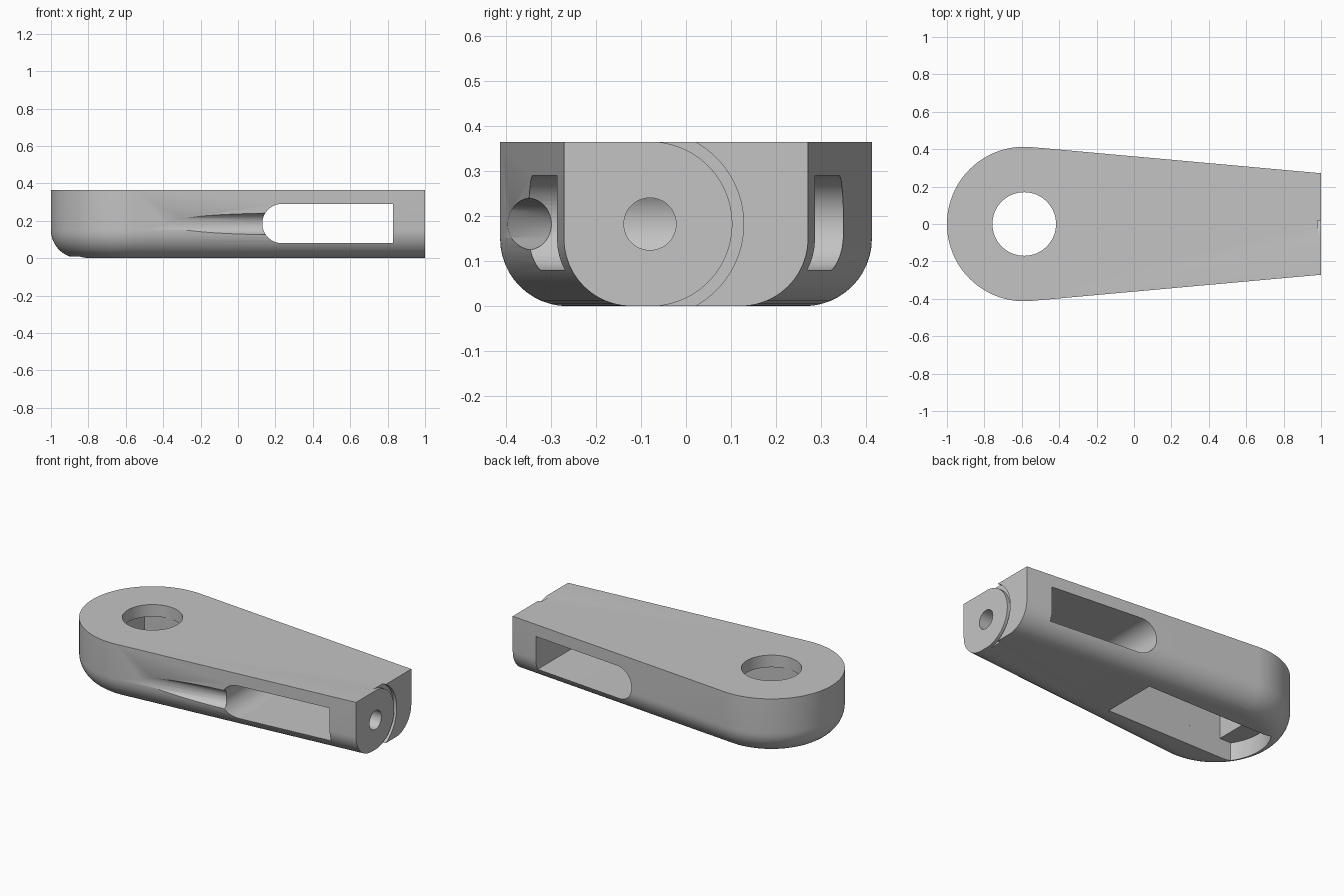
import bpy, bmesh
from math import sin, cos, acos, pi
from mathutils import Vector

if "Cube" in bpy.data.objects:
    bpy.data.objects.remove(bpy.data.objects["Cube"])

H = 0.365            # body height
R = 0.413            # round end radius
CX = R - 1           # round end centre
FILLET = 0.15        # bottom edge rounding
MID = H / 2
TANGENT = acos(0.09) # where the round end meets the straight sides

grey = bpy.data.materials.new("plain grey")
grey.use_nodes = True
colour = (0.55, 0.55, 0.55, 1)
grey.diffuse_color = colour
grey.node_tree.nodes["Principled BSDF"].inputs["Base Color"].default_value = colour


def loft(name, rings):
    """Closed solid through rings of equal point count."""
    bm = bmesh.new()
    loops = [[bm.verts.new(p) for p in ring] for ring in rings]
    n = len(loops[0])
    for a, b in zip(loops, loops[1:]):
        for i in range(n):
            j = (i + 1) % n
            bm.faces.new((a[i], a[j], b[j], b[i]))
    bm.faces.new(loops[0][::-1])
    bm.faces.new(loops[-1])
    bmesh.ops.recalc_face_normals(bm, faces=bm.faces[:])
    mesh = bpy.data.meshes.new(name)
    bm.to_mesh(mesh)
    bm.free()
    mesh.materials.append(grey)
    ob = bpy.data.objects.new(name, mesh)
    bpy.context.collection.objects.link(ob)
    return ob


def prism(name, outline, axis, lo, hi):
    """Extrude a flat outline along one axis."""
    place = {"x": lambda p, t: (t, p[0], p[1]),
             "y": lambda p, t: (p[0], t, p[1]),
             "z": lambda p, t: (p[0], p[1], t)}[axis]
    return loft(name, [[place(p, t) for p in outline] for t in (lo, hi)])


def arc(cx, cy, r, start, end, steps):
    return [(cx + r * cos(start + (end - start) * i / steps),
             cy + r * sin(start + (end - start) * i / steps))
            for i in range(steps + 1)]


def circle(cx, cy, r, steps=64):
    return arc(cx, cy, r, 0, 2 * pi, steps)[:-1]


def box(x0, x1, y):
    return [(x0, -y), (x1, -y), (x1, y), (x0, y)]


def teardrop(inset, z):
    r = R - inset
    y = (r - (1 - CX) * cos(TANGENT)) / sin(TANGENT)
    pts = [(1, y)] + arc(CX, 0, r, TANGENT, 2 * pi - TANGENT, 72) + [(1, -y)]
    return [(px, py, z) for px, py in pts]


# Tapered body with a rounded lower edge
steps = 12
rings = []
for i in range(steps + 1):
    t = pi / 2 * i / steps
    rings.append(teardrop(FILLET * (1 - sin(t)), FILLET * (1 - cos(t))))
rings.append(teardrop(0, H))
body = loft("lever_body", rings)

# Tilted cable scoop that fades out along the front side
tip, inner = Vector((-0.53, -0.483, MID)), Vector((0.5, -0.288, MID))
across = Vector((0, 0, 1)).cross(inner - tip).normalized()
scoop_rings = [[end + across * a + Vector((0, 0, b)) for a, b in circle(0, 0, 0.058, 48)]
               for end in (tip, inner)]

# Half ring groove on the narrow end
HY = -0.08
groove = (arc(HY, MID, 0.208, -pi / 2, pi / 2, 48)
          + arc(HY, MID, 0.183, pi / 2, -pi / 2, 48))

cutters = [
    prism("pivot_hole", circle(CX, 0, 0.17), "z", 0.2, 0.5),
    prism("deep_pocket", box(-0.765, 0.035, 0.174), "z", -0.1, 0.29),
    prism("shallow_pocket",
          [(-0.5, 0.174), (-0.5, -0.174)][::-1]
          + arc(CX, 0, 0.31, pi - 0.596, pi + 0.596, 24), "z", -0.1, 0.12),
    prism("side_slot",
          arc(0.235, 0.185, 0.105, pi / 2, 3 * pi / 2, 32)
          + [(0.83, 0.08), (0.83, 0.29)], "y", -0.6, 0.6),
    loft("cable_scoop", scoop_rings),
    prism("end_hole", circle(HY, MID, 0.058, 48), "x", 0.7, 1.1),
    prism("end_groove", groove, "x", 0.98, 1.1),
]

# Cut all openings, then bake the result and drop the cutters
for cutter in cutters:
    cutter.hide_render = True
    mod = body.modifiers.new(cutter.name, "BOOLEAN")
    mod.operation = "DIFFERENCE"
    mod.solver = "EXACT"
    mod.object = cutter
graph = bpy.context.evaluated_depsgraph_get()
result = bpy.data.meshes.new_from_object(body.evaluated_get(graph))
body.modifiers.clear()
body.data = result
result.materials.clear()
result.materials.append(grey)
for cutter in cutters:
    bpy.data.objects.remove(cutter)

for ob in bpy.context.selected_objects:
    ob.select_set(False)
body.select_set(True)
bpy.context.view_layer.objects.active = body
bpy.ops.object.shade_smooth_by_angle(angle=pi / 6)
